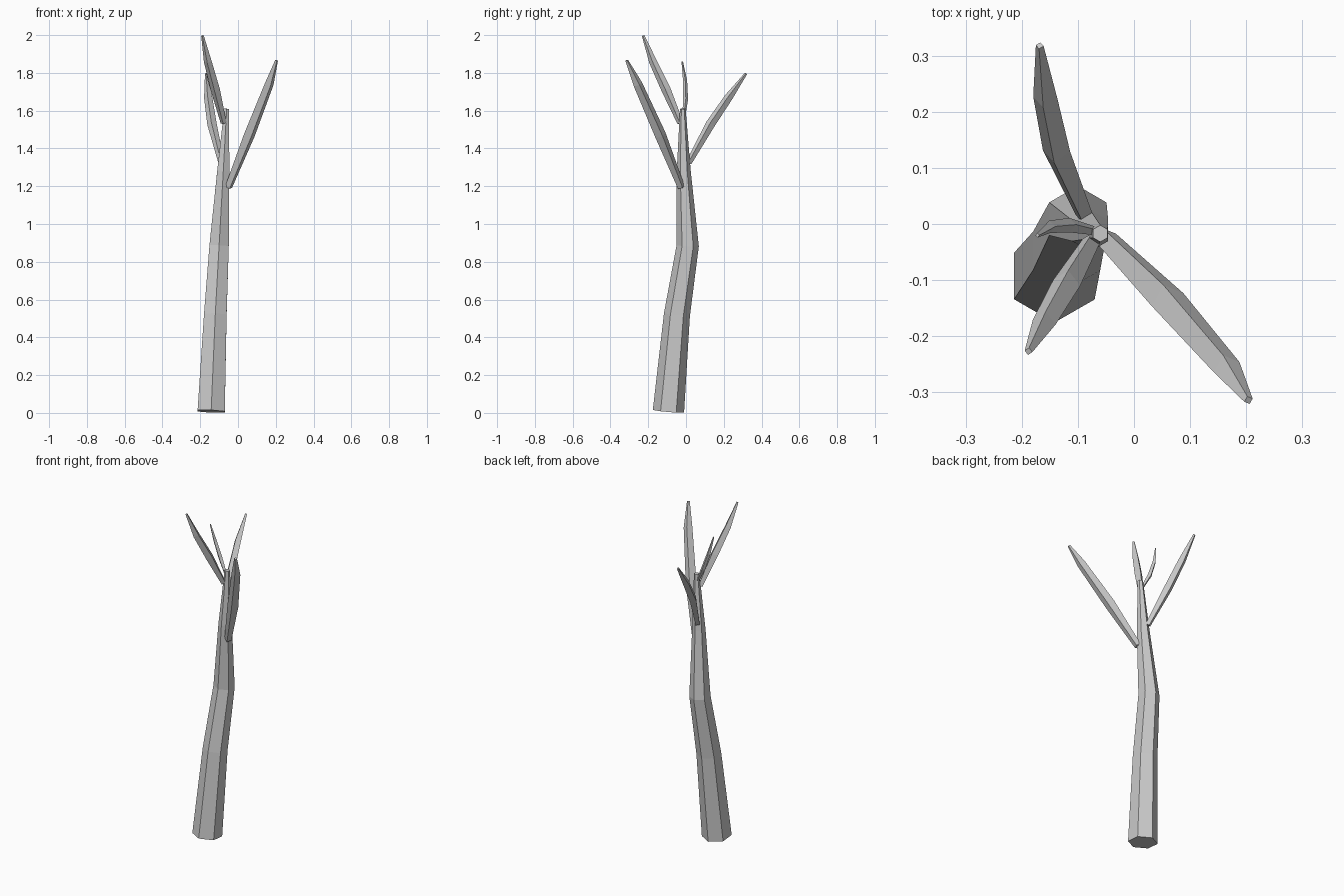
import bpy, bmesh
from math import cos, sin, pi, radians
from mathutils import Vector

cube = bpy.data.objects.get("Cube")
if cube:
    bpy.data.objects.remove(cube, do_unlink=True)

# Bare pale wood
wood = bpy.data.materials.new("pale_grey_wood")
wood.use_nodes = True
grey = (0.6, 0.6, 0.6, 1)
wood.diffuse_color = grey
wood.node_tree.nodes["Principled BSDF"].inputs["Base Color"].default_value = grey


def limb(name, sides, roll, stations, upright=False):
    """Faceted tapering tube through (x, y, z, radius) stations."""
    pts = [Vector(s[:3]) for s in stations]
    bm = bmesh.new()
    rings = []
    last = len(pts) - 1
    for i, p in enumerate(pts):
        d = (pts[min(i + 1, last)] - pts[max(i - 1, 0)]).normalized()
        if upright:
            u = Vector((1, 0, 0))
            u = (u - d * u.dot(d)).normalized()
        else:
            # one sideways axis for the whole limb, so it does not twist
            u = (pts[last] - pts[0]).cross(Vector((0, 0, 1)))
            u = (u - d * u.dot(d)).normalized()
        v = d.cross(u)
        if not upright:
            v = -v if v.z < 0 else v
        ring = []
        for k in range(sides):
            a = radians(roll) + 2 * pi * k / sides
            ring.append(bm.verts.new(p + (u * cos(a) + v * sin(a)) * stations[i][3]))
        rings.append(ring)
    for lo, hi in zip(rings, rings[1:]):
        for k in range(sides):
            n = (k + 1) % sides
            bm.faces.new((lo[k], lo[n], hi[n], hi[k]))
    bm.faces.new(rings[0])
    bm.faces.new(rings[-1])
    bmesh.ops.recalc_face_normals(bm, faces=bm.faces)
    mesh = bpy.data.meshes.new(name)
    bm.to_mesh(mesh)
    bm.free()
    mesh.materials.append(wood)
    ob = bpy.data.objects.new(name, mesh)
    bpy.context.collection.objects.link(ob)


# Leaning six-sided trunk
limb("trunk", 6, 30, [
    (-0.142, -0.093, 0.008, 0.083), (-0.12, -0.048, 0.52, 0.069),
    (-0.10, 0.009, 0.885, 0.059), (-0.078, -0.012, 1.28, 0.037),
    (-0.06, -0.017, 1.61, 0.015)], upright=True)

# Four-sided branches
limb("left_branch", 4, 112, [
    (-0.05, -0.025, 1.195, 0.02), (0.06, -0.135, 1.47, 0.031),
    (0.165, -0.255, 1.74, 0.025), (0.204, -0.314, 1.866, 0.008)])
limb("back_branch", 4, 112, [
    (-0.088, 0.015, 1.325, 0.016), (-0.138, 0.13, 1.53, 0.025),
    (-0.158, 0.225, 1.67, 0.022), (-0.168, 0.318, 1.797, 0.007)])
limb("front_branch", 4, 70, [
    (-0.076, -0.03, 1.535, 0.016), (-0.12, -0.105, 1.71, 0.025),
    (-0.16, -0.175, 1.86, 0.021), (-0.188, -0.227, 1.997, 0.007)])
limb("small_twig", 4, 90, [
    (-0.07, -0.012, 1.57, 0.008), (-0.115, -0.002, 1.66, 0.013),
    (-0.15, -0.005, 1.76, 0.011), (-0.172, -0.02, 1.86, 0.004)])
